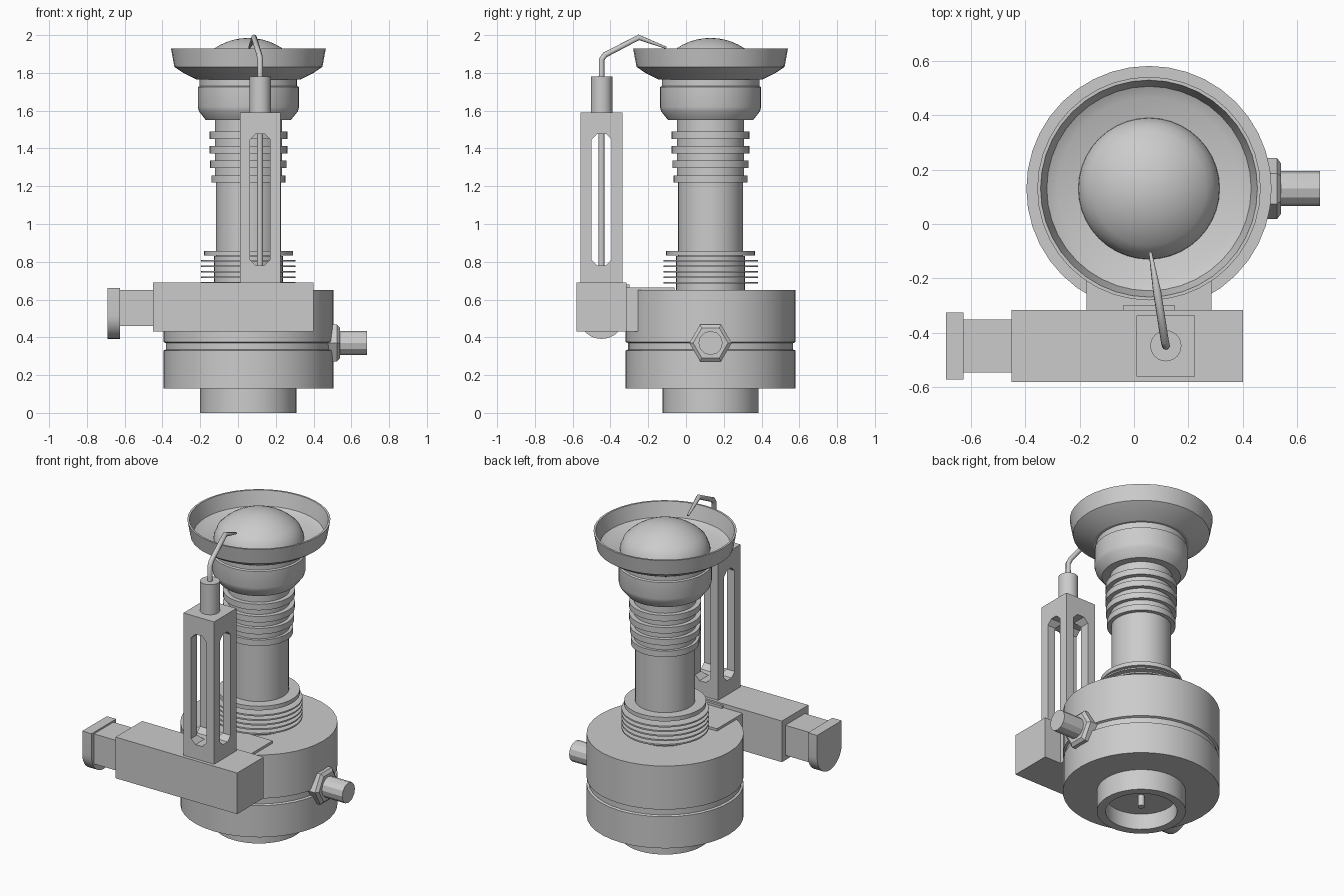
import bpy, bmesh, math
from mathutils import Vector, Matrix

if "Cube" in bpy.data.objects:
    bpy.data.objects.remove(bpy.data.objects["Cube"])

AX, AY = 0.055, 0.13      # main column axis
TX, TY = 0.117, -0.447    # pilot tower axis


def finish(name, bm, smooth=True):
    bmesh.ops.remove_doubles(bm, verts=bm.verts, dist=1e-5)
    bmesh.ops.recalc_face_normals(bm, faces=bm.faces)
    me = bpy.data.meshes.new(name)
    bm.to_mesh(me)
    bm.free()
    ob = bpy.data.objects.new(name, me)
    bpy.context.collection.objects.link(ob)
    if smooth:
        bpy.ops.object.select_all(action='DESELECT')
        bpy.context.view_layer.objects.active = ob
        ob.select_set(True)
        bpy.ops.object.shade_smooth_by_angle(angle=math.radians(25))
    return ob


def lathe(name, pts, n=40, origin=(AX, AY, 0), rot=None, phase=0.0, smooth=True):
    """Revolve (radius, height) points, starting and ending on the axis."""
    bm = bmesh.new()
    start = Matrix.Rotation(phase, 3, 'Z')
    vs = [bm.verts.new(start @ Vector((r, 0, z))) for r, z in pts]
    es = [bm.edges.new(p) for p in zip(vs, vs[1:])]
    bmesh.ops.spin(bm, geom=vs + es, cent=(0, 0, 0), axis=(0, 0, 1),
                   angle=math.tau, steps=n)
    m = Matrix.Translation(origin)
    if rot:
        m = m @ rot
    bm.transform(m)
    bmesh.ops.remove_doubles(bm, verts=bm.verts, dist=1e-5)
    bmesh.ops.dissolve_degenerate(bm, edges=bm.edges, dist=1e-6)
    return finish(name, bm, smooth)


def disc(name, r, z0, z1, n=40, **kw):
    return lathe(name, [(0, z0), (r, z0), (r, z1), (0, z1)], n, **kw)


def box(name, x, y, z):
    bm = bmesh.new()
    bmesh.ops.create_cube(bm, size=1)
    for v in bm.verts:
        v.co = [(a + b) / 2 + c * (b - a) for c, (a, b) in zip(v.co, (x, y, z))]
    return finish(name, bm, False)


def prism(name, outline, vec, smooth=False):
    bm = bmesh.new()
    f = bm.faces.new([bm.verts.new(p) for p in outline])
    g = bmesh.ops.extrude_face_region(bm, geom=[f])['geom']
    bmesh.ops.translate(bm, vec=vec, verts=[v for v in g if isinstance(v, bmesh.types.BMVert)])
    return finish(name, bm, smooth)


# Drum body with groove, and the hollow inlet collar below it
lathe("drum_body", [(0, .1), (.205, .1), (.205, 0), (.255, 0), (.255, .13), (.45, .13),
                    (.45, .33), (.437, .335), (.437, .37), (.45, .375), (.45, .65), (0, .65)])
disc("inlet_pin", .02, .03, .11, 12)

# Central column
lathe("column", [(0, .64), (.182, .64), (.182, .83), (.172, .83), (.172, 1.22), (.178, 1.22),
                 (.178, 1.56), (0, 1.56)])

# Cooling fins above the drum
for i in range(5):
    z = .685 + i * .029
    disc(f"cooling_fin_{i + 1}", .25, z, z + .009)
disc("fin_collar", .235, .832, .858)

# Bellows rings near the top
for i, r in enumerate((.196, .202, .206, .206)):
    z = 1.22 + i * .077
    disc(f"bellows_ring_{i + 1}", r, z, z + .038)

# Cup carrying the burner
lathe("burner_cup", [(0, 1.55), (.225, 1.55), (.262, 1.597), (.268, 1.62), (.268, 1.725),
                     (.258, 1.73), (.258, 1.775), (0, 1.775)])

# Thin-walled dish
lathe("burner_dish", [(0, 1.765), (.275, 1.765), (.345, 1.80), (.392, 1.832), (.41, 1.93),
                      (.398, 1.93), (.375, 1.84), (.335, 1.82), (0, 1.80)])

# Dome cap with a steep skirt
dome = [(0, 1.79), (.262, 1.79), (.258, 1.83), (.237, 1.88)]
R = (.237 ** 2 + .105 ** 2) / (2 * .105)
a0 = math.asin(.237 / R)
dome += [(R * math.sin(a0 * k / 7), 1.985 - R + R * math.cos(a0 * k / 7)) for k in range(6, -1, -1)]
lathe("burner_dome", dome)

# Valve block, its stem and D-shaped knob
box("valve_block", (-.45, .40), (-.58, -.315), (.43, .69))
box("valve_stem", (-.63, -.45), (-.545, -.35), (.46, .65))
knob = [(-.69, -.447 + .123, .66), (-.69, -.447 - .123, .66)]
knob += [(-.69, -.447 - .123 * math.cos(t), .515 - .123 * math.sin(t))
         for t in (math.pi * k / 16 for k in range(17))]
prism("valve_knob", knob, (.065, 0, 0), True)

# Bracket joining the valve block to the drum
box("valve_bracket", (-.175, .285), (-.33, -.06), (.43, .665))
box("tower_foot", (-.04, .15), (-.33, -.30), (.64, .68))

# Pilot tower with slots cut through both ways
tower = box("pilot_tower", (TX - .107, TX + .107), (TY - .112, TY + .112), (.68, 1.59))
w, c, z0, z1 = .053, .03, .78, 1.477
slot = [(-w + c, z0), (w - c, z0), (w, z0 + c), (w, z1 - c),
        (w - c, z1), (-w + c, z1), (-w, z1 - c), (-w, z0 + c)]
cutters = [prism("slot_cutter_y", [(TX + a, TY - .3, z) for a, z in slot], (0, .6, 0)),
           prism("slot_cutter_x", [(TX - .3, TY + a, z) for a, z in slot], (.6, 0, 0))]
for cut in cutters:
    cut.hide_render = True
    mod = tower.modifiers.new("slot", 'BOOLEAN')
    mod.operation, mod.solver, mod.object = 'DIFFERENCE', 'EXACT', cut
    bpy.context.view_layer.objects.active = tower
    bpy.ops.object.modifier_apply(modifier=mod.name)
for cut in cutters:
    bpy.data.objects.remove(cut)

disc("tower_rod", .016, .75, 1.5, 12, origin=(TX, TY, 0))
disc("pilot_holder", .057, 1.58, 1.78, 24, origin=(TX, TY, 0))

# Bent pilot tube, tapering to its tip
cu = bpy.data.curves.new("pilot_tube", 'CURVE')
cu.dimensions = '3D'
cu.bevel_depth, cu.bevel_resolution, cu.use_fill_caps = .015, 2, True
path = [(TX, TY, 1.77, 1), (TX, TY, 1.87, 1), (TX - .004, TY + .018, 1.895, 1),
        (.085, -.25, 1.988, 1), (.06, -.105, 1.933, .4)]
sp = cu.splines.new('POLY')
sp.points.add(len(path) - 1)
for p, (x, y, z, r) in zip(sp.points, path):
    p.co, p.radius = (x, y, z, 1), r
bpy.context.collection.objects.link(bpy.data.objects.new("pilot_tube", cu))

# Side port: chamfered hex nut and pipe
side = Matrix.Rotation(math.pi / 2, 4, 'Y')
port = (0, AY, .37)
lathe("port_nut", [(0, .47), (.112, .47), (.112, .525), (.092, .54), (0, .54)], 6,
      origin=port, rot=side, phase=math.pi / 2, smooth=False)
disc("port_pipe", .064, .50, .682, 12, origin=port, rot=side)
